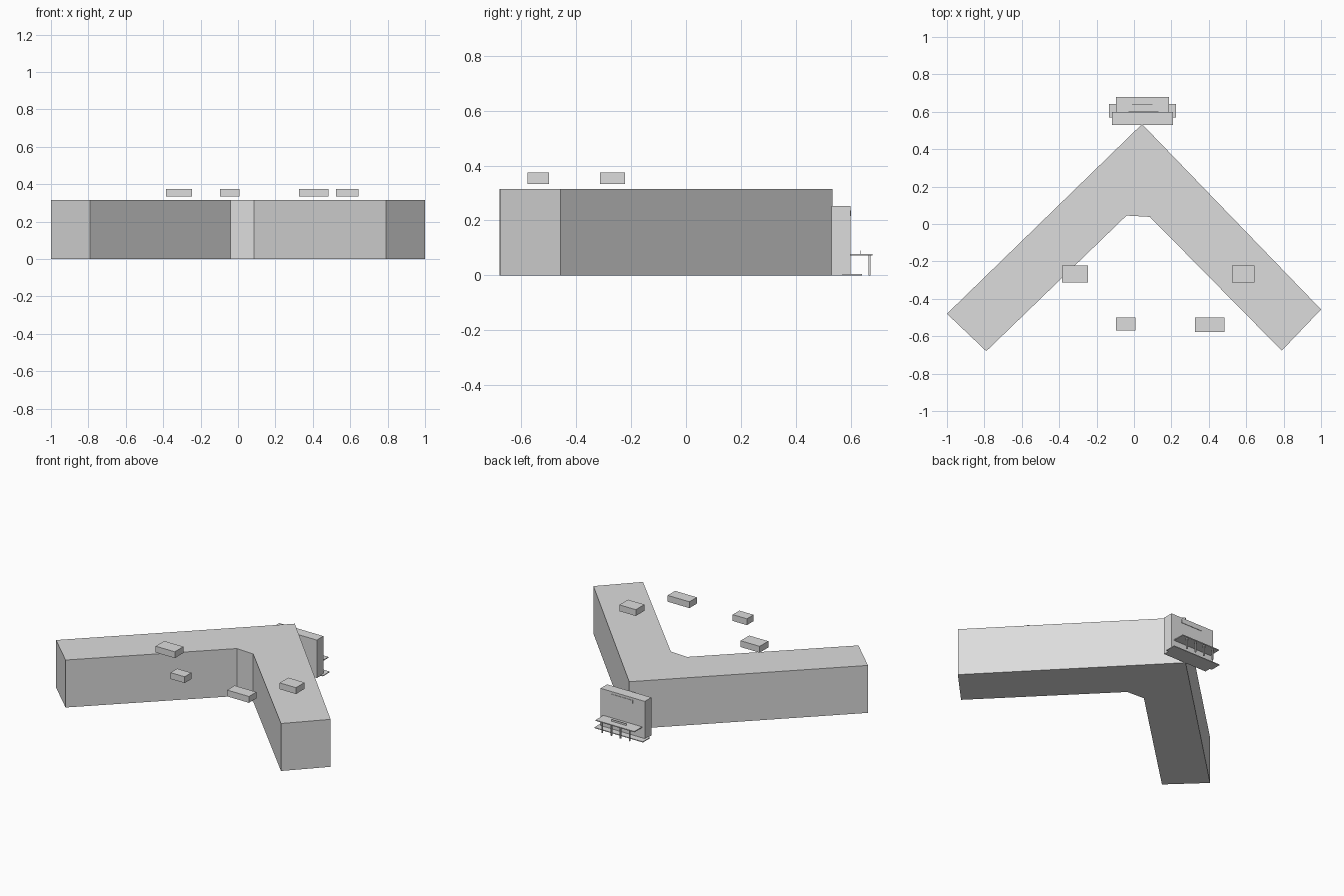
import bpy
import bmesh

cube = bpy.data.objects.get("Cube")
if cube:
    bpy.data.objects.remove(cube, do_unlink=True)

# Single matte grey
grey = bpy.data.materials.new("light_grey")
grey.use_nodes = True
colour = (0.72, 0.72, 0.72, 1)
grey.diffuse_color = colour
grey.node_tree.nodes["Principled BSDF"].inputs["Base Color"].default_value = colour


def prism(name, outline, z0, z1):
    """Extrude a plan outline from z0 up to z1."""
    bm = bmesh.new()
    base = bm.faces.new([bm.verts.new((x, y, z0)) for x, y in outline])
    top = bmesh.ops.extrude_face_region(bm, geom=[base])["geom"]
    verts = [v for v in top if isinstance(v, bmesh.types.BMVert)]
    bmesh.ops.translate(bm, vec=(0, 0, z1 - z0), verts=verts)
    bmesh.ops.recalc_face_normals(bm, faces=bm.faces)
    mesh = bpy.data.meshes.new(name)
    bm.to_mesh(mesh)
    bm.free()
    mesh.materials.append(grey)
    obj = bpy.data.objects.new(name, mesh)
    bpy.context.scene.collection.objects.link(obj)
    return obj


def box(name, x0, x1, y0, y1, z0, z1):
    return prism(name, [(x0, y0), (x1, y0), (x1, y1), (x0, y1)], z0, z1)


# Two-winged main building
prism("main_building",
      [(-1, -0.48), (-0.79, -0.68), (-0.04, 0.045), (0.085, 0.038),
       (0.79, -0.677), (1, -0.457), (0.043, 0.534)], 0, 0.315)

# Units floating at roof level
for i, (x0, x1, y0, y1) in enumerate([
        (-0.385, -0.245, -0.313, -0.223), (-0.097, 0.007, -0.57, -0.5),
        (0.325, 0.485, -0.578, -0.5), (0.525, 0.645, -0.313, -0.223)]):
    box(f"roof_unit_{i + 1}", x0, x1, y0, y1, 0.333, 0.375)

# Entrance block at the back corner, with its step and canopy
box("entrance_block", -0.117, 0.208, 0.53, 0.599, 0, 0.252)
box("entrance_step", -0.133, 0.224, 0.57, 0.642, 0, 0.005)
box("canopy", -0.097, 0.188, 0.599, 0.68, 0.072, 0.078)

# Canopy posts
for i in range(4):
    x = -0.055 + i * 0.067
    box(f"canopy_post_{i + 1}", x - 0.004, x + 0.004, 0.665, 0.673, 0, 0.072)

# Blank sign plates on the wall and canopy
box("wall_sign", -0.03, 0.13, 0.599, 0.602, 0.216, 0.236)
box("canopy_sign", -0.01, 0.1, 0.636, 0.639, 0.078, 0.09)
